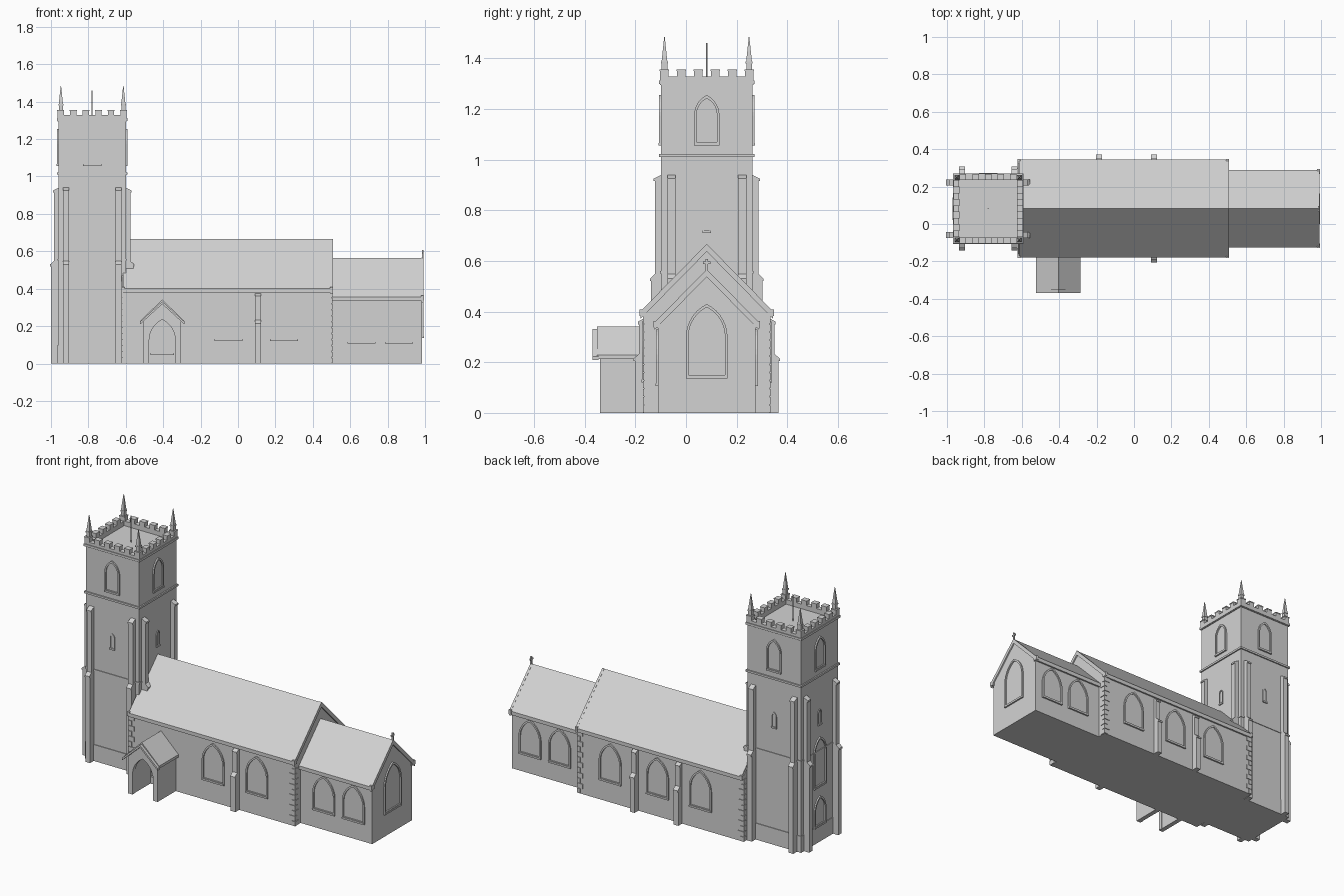
import bpy
import bmesh
from math import radians, asin, cos, sin
from mathutils import Matrix, Vector

cube = bpy.data.objects.get("Cube")
if cube:
    bpy.data.objects.remove(cube, do_unlink=True)

stone = bpy.data.materials.new("pale grey stone")
stone.use_nodes = True
GREY = (0.65, 0.65, 0.65, 1)
stone.diffuse_color = GREY
stone.node_tree.nodes["Principled BSDF"].inputs["Base Color"].default_value = GREY

SOUTH, EAST, NORTH, WEST = 0, 90, 180, 270
MID = 0.082                      # y of the ridge line
TX, TH = -0.78, 0.18             # tower centre and half width


def finish(name, bm):
    bmesh.ops.recalc_face_normals(bm, faces=bm.faces)
    mesh = bpy.data.meshes.new(name)
    bm.to_mesh(mesh)
    bm.free()
    mesh.materials.append(stone)
    obj = bpy.data.objects.new(name, mesh)
    bpy.context.collection.objects.link(obj)
    return obj


def frame(x, y, angle):
    """Wall frame: local x along the wall, local -y outwards."""
    return Matrix.Translation((x, y, 0)) @ Matrix.Rotation(radians(angle), 4, 'Z')


def loop(bm, m, profile, out):
    return [bm.verts.new(m @ Vector((u, -out, z))) for u, z in profile]


def prism(bm, m, profile, d0, d1):
    a, b = loop(bm, m, profile, d0), loop(bm, m, profile, d1)
    bm.faces.new(a)
    bm.faces.new(b[::-1])
    for i in range(len(a)):
        bm.faces.new((a[i - 1], a[i], b[i], b[i - 1]))


def box(bm, x0, x1, y0, y1, z0, z1):
    m = Matrix.Translation(((x0 + x1) / 2, (y0 + y1) / 2, (z0 + z1) / 2))
    m = m @ Matrix.Diagonal((x1 - x0, y1 - y0, z1 - z0, 1))
    bmesh.ops.create_cube(bm, size=1, matrix=m)


def rect(u0, u1, z0, z1):
    return [(u0, z0), (u1, z0), (u1, z1), (u0, z1)]


def arch(w, z0, z1, n=7):
    """Pointed arch outline, half width w, from sill z0 to tip z1."""
    rise = min(w * 1.6, (z1 - z0) * 0.6)
    r = (w * w + rise * rise) / (2 * w)
    end = asin(min(1, rise / r))
    side = [(w - r + r * cos(end * i / n), z1 - rise + r * sin(end * i / n)) for i in range(n)]
    return [(-w, z0), (w, z0)] + side[:1] + side[1:] + [(0, z1)] + [(-u, z) for u, z in side[::-1]]


def arch_frame(bm, m, w, z0, z1, t=0.01, out=0.008):
    """Raised moulding around a pointed opening, with a sill."""
    o, i = arch(w, z0, z1), arch(w - t, z0 + t, z1 - t * 1.3)
    of, inn = loop(bm, m, o, out), loop(bm, m, i, out)
    ob, ib = loop(bm, m, o, -0.002), loop(bm, m, i, -0.002)
    for k in range(len(o)):
        for p, q in ((of, inn), (inn, ib), (ib, ob), (ob, of)):
            bm.faces.new((p[k - 1], p[k], q[k], q[k - 1]))
    prism(bm, m, rect(-w, w, z0 - 0.004, z0 + 0.006), -0.002, out + 0.002)


def buttress(bm, m, w, d1, d2, z1, z2):
    """Two-stage buttress with sloping, lipped weatherings."""
    side = m @ Matrix.Rotation(radians(-90), 4, 'Z')
    lip = 0.005
    profile = [(-0.01, 0), (d1, 0), (d1, z1 - 0.01), (d1 + lip, z1 - 0.01), (d1 + lip, z1),
               (d2, z1 + 0.018), (d2, z2 - 0.01), (d2 + lip, z2 - 0.01), (d2 + lip, z2), (-0.01, z2 + 0.02)]
    prism(bm, side, profile, -w, w)


def chevron(half, eave, ridge, t):
    return [(-half, eave), (0, ridge), (half, eave), (half, eave - t), (0, ridge - t), (-half, eave - t)]


def gable(half, eave, ridge):
    return [(-half, 0), (half, 0), (half, eave), (0, ridge), (-half, eave)]


# Tower body, plinth and string courses
bm = bmesh.new()
box(bm, TX - TH, TX + TH, MID - TH, MID + TH, 0, 1.3)
for z0, z1, grow in ((0, 0.1, 0.004), (0.55, 0.56, 0.004), (1.01, 1.022, 0.008), (1.298, 1.312, 0.009)):
    h = TH + grow
    box(bm, TX - h, TX + h, MID - h, MID + h, z0, min(z1, 1.3))
finish("tower", bm)

# Parapet with merlons, repeated on four sides
bm = bmesh.new()
unit = (2 * TH + 0.01) / 11
for angle in (SOUTH, EAST, NORTH, WEST):
    m = frame(TX, MID, angle)
    h = TH + 0.005
    prism(bm, m, rect(-h, h, 1.295, 1.328), h - 0.03, h)
    prism(bm, m, rect(-h - 0.004, h + 0.004, 1.298, 1.312), h - 0.02, h + 0.004)
    for k in range(0, 11, 2):
        u = -h + k * unit
        prism(bm, m, rect(u, u + unit, 1.328, 1.352), h - 0.03, h)
        prism(bm, m, rect(u - 0.002, u + unit + 0.002, 1.35, 1.356), h - 0.031, h + 0.002)
finish("tower_parapet", bm)

# Corner pinnacles
bm = bmesh.new()
for sx in (-1, 1):
    for sy in (-1, 1):
        x, y = TX + sx * 0.167, MID + sy * 0.167
        box(bm, x - 0.011, x + 0.011, y - 0.011, y + 0.011, 1.33, 1.385)
        for r1, r2, z0, z1 in ((0.019, 0.019, 1.38, 1.388), (0.016, 0.0015, 1.388, 1.485)):
            bmesh.ops.create_cone(bm, cap_ends=True, segments=4, radius1=r1, radius2=r2, depth=z1 - z0,
                                  matrix=Matrix.Translation((x, y, (z0 + z1) / 2)) @ Matrix.Rotation(radians(45), 4, 'Z'))
finish("tower_pinnacles", bm)

bm = bmesh.new()
bmesh.ops.create_cone(bm, cap_ends=True, segments=8, radius1=0.003, radius2=0.003, depth=0.16,
                      matrix=Matrix.Translation((TX, MID, 1.38)))
finish("flagpole", bm)

# Tower buttresses and windows, repeated on four sides
bm, win = bmesh.new(), bmesh.new()
for angle in (SOUTH, EAST, NORTH, WEST):
    face = frame(TX, MID, angle) @ Matrix.Translation((0, -TH, 0))
    for u in (-0.14, 0.14):
        buttress(bm, face @ Matrix.Translation((u, 0, 0)), 0.016, 0.04, 0.025, 0.53, 0.925)
    arch_frame(win, face, 0.05, 1.06, 1.255)
    arch_frame(win, face, 0.017, 0.715, 0.81, t=0.006, out=0.005)
finish("tower_buttresses", bm)
west = frame(TX - TH, MID, WEST)
arch_frame(win, west, 0.06, 0.34, 0.64)
arch_frame(win, west, 0.055, 0.1, 0.28)
finish("tower_windows", win)

# Nave and chancel: name, west end, east end, half width, eave, ridge
HALLS = (("nave", -0.62, 0.5, 0.247, 0.4, 0.665), ("chancel", 0.48, 0.985, 0.193, 0.355, 0.565))
along = frame(0, MID, EAST)
for name, x0, x1, half, eave, ridge in HALLS:
    bm = bmesh.new()
    prism(bm, along, gable(half, ridge - half - 0.015, ridge - 0.015), x0, x1)
    finish(name + "_walls", bm)

    bm = bmesh.new()
    prism(bm, along, chevron(half + 0.015, eave, ridge, 0.022), x0 + 0.005, x1 + 0.004)
    finish(name + "_roof", bm)

    # Eaves course, gable coping and kneelers
    bm = bmesh.new()
    for s in (-1, 1):
        a, b = sorted((s * (half - 0.01), s * (half + 0.01)))
        prism(bm, along, rect(a, b, eave - 0.02, eave - 0.002), x0, x1 + 0.004)
        a, b = sorted((s * (half - 0.008), s * (half + 0.018)))
        for x in (x0, x1 - 0.005):
            prism(bm, along, rect(a, b, eave - 0.018, eave + 0.008), x - 0.002, x + 0.014)
    prism(bm, along, chevron(half + 0.014, eave + 0.002, ridge + 0.002, 0.03), x1 - 0.005, x1 + 0.008)
    finish(name + "_coping", bm)

# Nave corner quoins, alternating long and short
bm = bmesh.new()
for x, sx in ((-0.62, 1), (0.5, -1)):
    for sy in (-1, 1):
        y = MID + sy * 0.247
        for k in range(12):
            lx, ly = (0.035, 0.018) if k % 2 else (0.018, 0.035)
            xs = sorted((x - sx * 0.004, x + sx * lx))
            ys = sorted((y + sy * 0.004, y - sy * ly))
            box(bm, *xs, *ys, k * 0.032 + 0.002, k * 0.032 + 0.03)
finish("nave_quoins", bm)

# Nave buttresses
bm = bmesh.new()
for x, angle in ((0.108, SOUTH), (0.108, NORTH), (-0.188, NORTH)):
    m = frame(x, MID, angle) @ Matrix.Translation((0, -0.247, 0))
    buttress(bm, m, 0.016, 0.037, 0.02, 0.215, 0.36)
finish("nave_buttresses", bm)

# Hall windows
bm = bmesh.new()
for angle, half, z0, z1, centres in ((SOUTH, 0.247, 0.125, 0.36, (-0.05, 0.245)),
                                     (NORTH, 0.247, 0.125, 0.36, (0.28, -0.04, -0.33)),
                                     (SOUTH, 0.193, 0.11, 0.33, (0.66, 0.86)),
                                     (NORTH, 0.193, 0.11, 0.33, (0.66, 0.86))):
    for x in centres:
        arch_frame(bm, frame(x, MID, angle) @ Matrix.Translation((0, -half, 0)), 0.075, z0, z1)
arch_frame(bm, frame(0.985, MID, EAST), 0.082, 0.14, 0.43)
finish("hall_windows", bm)

# Porch with an open arch, and the door behind it
bm = bmesh.new()
m = frame(-0.405, 0, SOUTH)
opening = arch(0.07, 0, 0.235)[1:] + [(-0.07, 0)]
prism(bm, m, [(-0.1, 0), (-0.1, 0.225), (0, 0.325), (0.1, 0.225), (0.1, 0)] + opening, 0.315, 0.34)
for s in (-1, 1):
    a, b = sorted((s * 0.1, s * 0.072))
    prism(bm, m, rect(a, b, 0, 0.225), 0.16, 0.32)
finish("porch_walls", bm)
bm = bmesh.new()
prism(bm, m, chevron(0.118, 0.228, 0.342, 0.016), 0.16, 0.352)
prism(bm, m, chevron(0.12, 0.222, 0.332, 0.014), 0.345, 0.37)
finish("porch_roof", bm)
bm = bmesh.new()
arch_frame(bm, m, 0.062, 0.05, 0.23, out=0.173)
finish("door_frame", bm)

# Cross on the chancel gable
bm = bmesh.new()
box(bm, 0.983, 0.993, MID - 0.004, MID + 0.004, 0.56, 0.608)
box(bm, 0.984, 0.992, MID - 0.014, MID + 0.014, 0.588, 0.597)
finish("gable_cross", bm)
